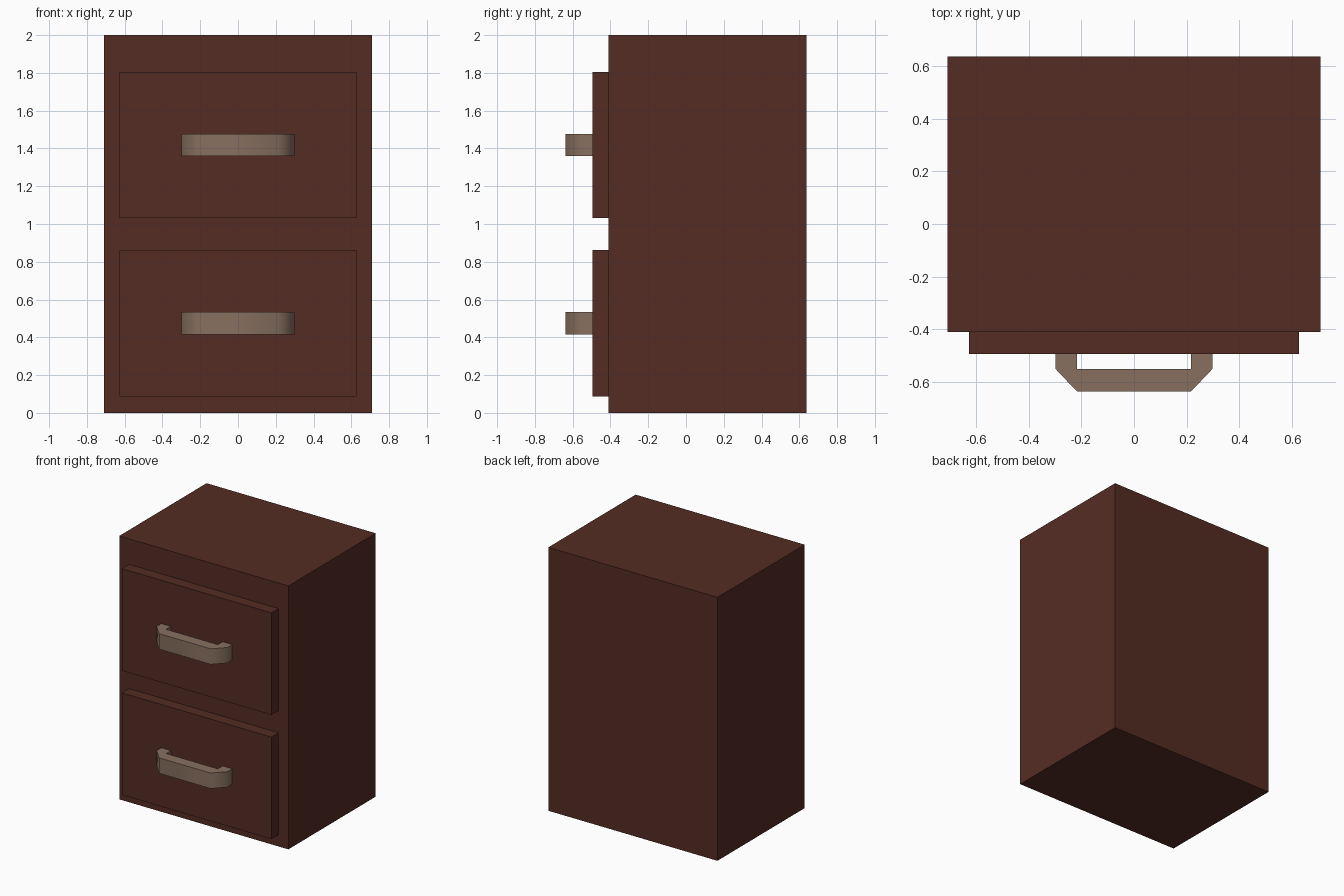
import bpy
import bmesh
import math

if "Cube" in bpy.data.objects:
    bpy.data.objects.remove(bpy.data.objects["Cube"])


def material(name, rgb):
    m = bpy.data.materials.new(name)
    m.diffuse_color = (*rgb, 1)
    m.use_nodes = True
    m.node_tree.nodes["Principled BSDF"].inputs["Base Color"].default_value = m.diffuse_color
    return m


WOOD = material("dark_red_brown_wood", (0.089, 0.0252, 0.0176))
METAL = material("dull_tan_metal", (0.246, 0.162, 0.117))


def prism(name, outline, z0, z1, mat):
    """Extrude a flat xy outline from z0 up to z1."""
    bm = bmesh.new()
    face = bm.faces.new([bm.verts.new((x, y, z0)) for x, y in outline])
    ext = bmesh.ops.extrude_face_region(bm, geom=[face])
    top = [v for v in ext["geom"] if isinstance(v, bmesh.types.BMVert)]
    bmesh.ops.translate(bm, verts=top, vec=(0, 0, z1 - z0))
    bmesh.ops.recalc_face_normals(bm, faces=bm.faces)
    mesh = bpy.data.meshes.new(name)
    bm.to_mesh(mesh)
    bm.free()
    mesh.materials.append(mat)
    obj = bpy.data.objects.new(name, mesh)
    bpy.context.collection.objects.link(obj)
    return obj


def box(name, half_x, y0, y1, z0, z1, mat):
    outline = [(-half_x, y0), (half_x, y0), (half_x, y1), (-half_x, y1)]
    return prism(name, outline, z0, z1, mat)


# Cabinet body
box("cabinet_body", 0.71, -0.41, 0.637, 0, 2, WOOD)

# Handle outline: right half, mirrored to the left
half = [(0.217, -0.495), (0.298, -0.495), (0.298, -0.552), (0.217, -0.637)]
inner = (0.217, -0.552)
right = [inner] + half
handle_outline = right + [(-x, y) for x, y in reversed(right)]

# Two drawers, each with a pull handle
for label, z in (("lower", 0.088), ("upper", 1.031)):
    box(label + "_drawer_front", 0.627, -0.495, -0.41, z, z + 0.775, WOOD)
    handle = prism(label + "_handle", handle_outline, z + 0.328, z + 0.446, METAL)
    bpy.ops.object.select_all(action="DESELECT")
    handle.select_set(True)
    bpy.context.view_layer.objects.active = handle
    bpy.ops.object.shade_smooth_by_angle(angle=math.radians(60))
